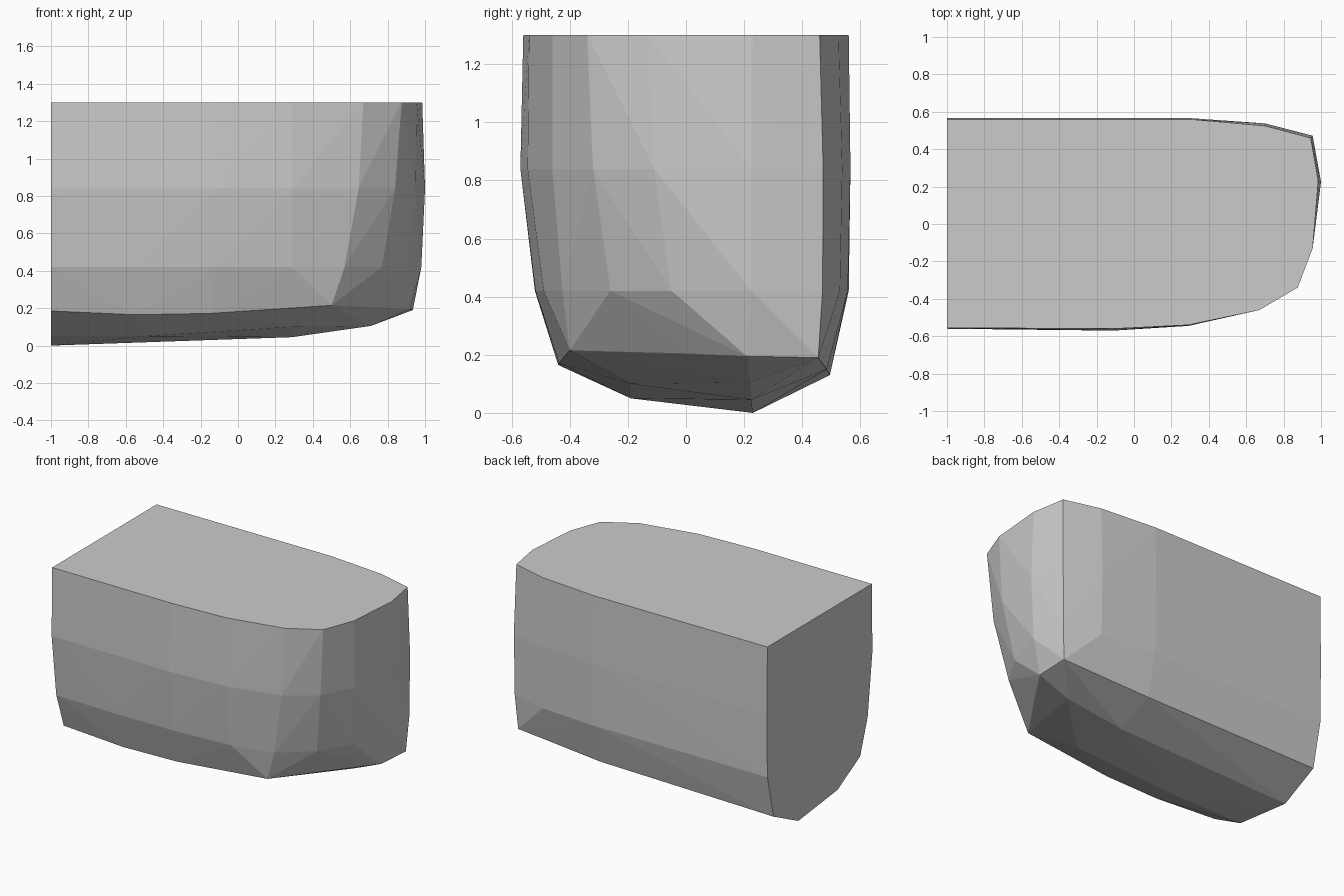
import bpy, bmesh, math

# Plan outlines of the flat-sided shell at three heights: front-left round to back-left
sections = {
    1.30: [(-1, -.555), (-.11, -.56), (.29, -.54), (.67, -.46), (.875, -.34), (.955, -.13),
           (.985, .23), (.945, .46), (.70, .525), (.30, .56), (-1, .56)],
    0.84: [(-1, -.56), (-.11, -.57), (.29, -.545), (.645, -.46), (.84, -.32), (.95, -.11),
           (1, .225), (.955, .472), (.70, .538), (.30, .566), (-1, .566)],
    0.42: [(-1, -.51), (-.55, -.52), (-.12, -.518), (.29, -.49), (.57, -.425), (.77, -.26),
           (.90, -.05), (.98, .225), (.95, .47), (.70, .53), (.30, .557), (-1, .56)],
}

# Lower rim and the two ridges of the faceted underside
rim = [(-1, -.43, .185), (-.55, -.44, .165), (-.15, -.437, .172), (.50, -.40, .215),
       (.78, 0, .205), (.92, .21, .195), (.935, .455, .19), (.30, .485, .15), (-1, .495, .13)]
ridges = [(-1, .23, 0), (-.5, .23, .018), (.29, .225, .045), (.71, .22, .105),
          (-1, -.19, .05), (-.5, -.19, .05), (.29, -.19, .10)]

# Wrap the points in one convex faceted body
bm = bmesh.new()
for z, outline in sections.items():
    for x, y in outline:
        bm.verts.new((x, y, z))
for p in rim + ridges:
    bm.verts.new(p)
hull = bmesh.ops.convex_hull(bm, input=bm.verts[:])
loose = [v for v in bm.verts if not v.link_faces]
bmesh.ops.delete(bm, geom=loose, context='VERTS')
bmesh.ops.dissolve_limit(bm, angle_limit=math.radians(0.3), verts=bm.verts[:], edges=bm.edges[:])
bmesh.ops.recalc_face_normals(bm, faces=bm.faces[:])

mesh = bpy.data.meshes.new("faceted_body")
bm.to_mesh(mesh)
bm.free()
body = bpy.data.objects.new("faceted_body", mesh)
bpy.context.collection.objects.link(body)
